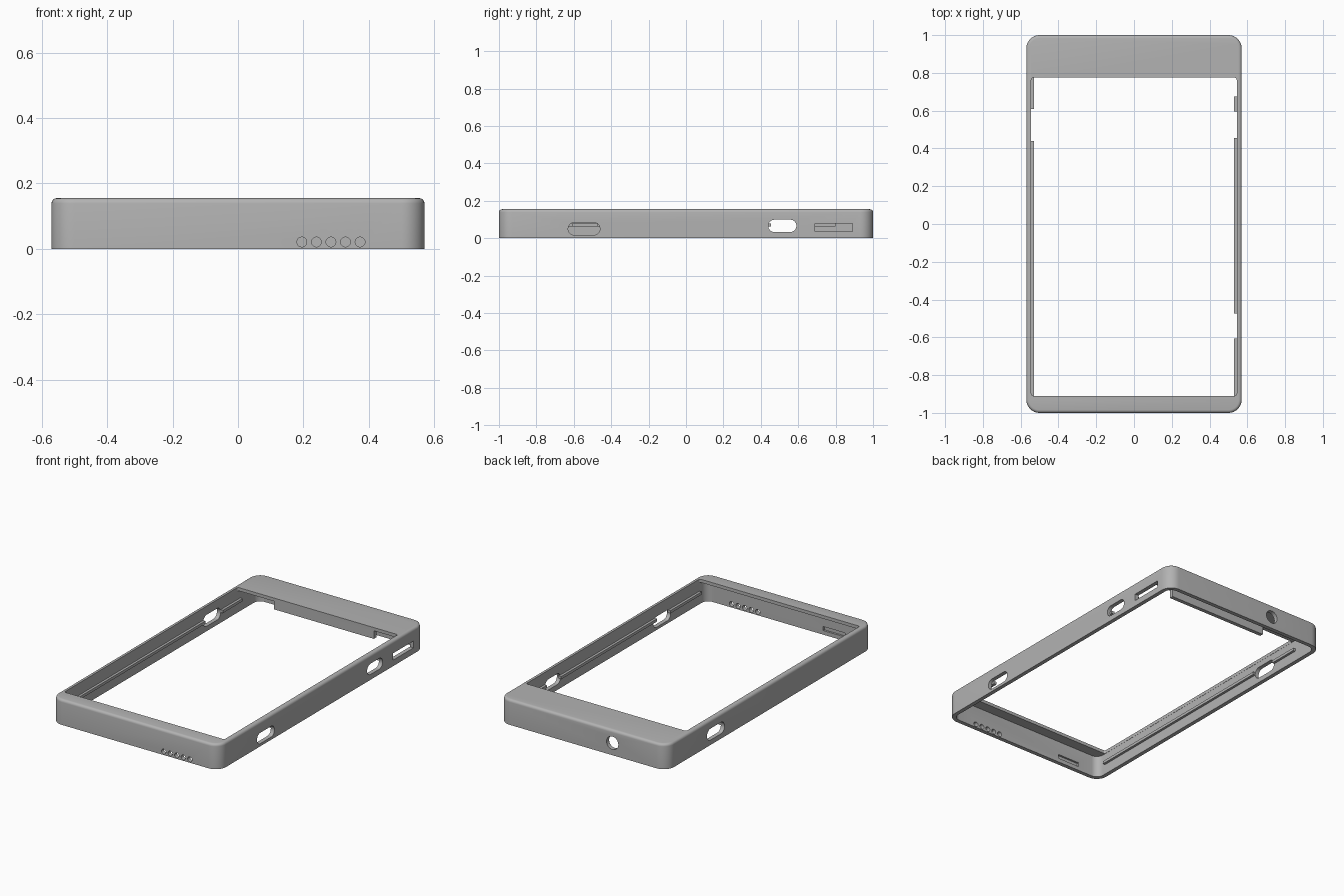
import bpy, bmesh
from math import pi, cos, sin, radians

cube = bpy.data.objects.get("Cube")
if cube:
    bpy.data.objects.remove(cube, do_unlink=True)

grey = bpy.data.materials.new("plain grey")
grey.use_nodes = True
colour = (0.45, 0.45, 0.45, 1)
grey.diffuse_color = colour
grey.node_tree.nodes["Principled BSDF"].inputs["Base Color"].default_value = colour

HEIGHT = 0.155
INNER = 0.545   # half width of the cavity


def prism(name, u, v, w, radius=0, axis="z", top_round=0, steps=8):
    """Rounded rectangle over ranges u and v, extruded over w along an axis."""
    bm = bmesh.new()
    place = {"z": lambda a, b, c: (a, b, c),
             "x": lambda a, b, c: (c, a, b),
             "y": lambda a, b, c: (a, c, b)}[axis]
    outline = []
    corners = [(u[1], v[1], -1, -1), (u[0], v[1], 1, -1),
               (u[0], v[0], 1, 1), (u[1], v[0], -1, 1)]
    for i, (a, b, da, db) in enumerate(corners):
        for k in range(steps + 1 if radius else 1):
            t = (i + k / steps) * pi / 2
            outline.append((a + radius * (da + cos(t)) if radius else a,
                            b + radius * (db + sin(t)) if radius else b))
    base = bm.faces.new([bm.verts.new(place(a, b, w[0])) for a, b in outline])
    out = bmesh.ops.extrude_face_region(bm, geom=[base])
    shift = place(0, 0, w[1] - w[0])
    bmesh.ops.translate(bm, vec=shift,
                        verts=[g for g in out["geom"] if isinstance(g, bmesh.types.BMVert)])
    bmesh.ops.remove_doubles(bm, verts=bm.verts, dist=0.00001)
    bmesh.ops.recalc_face_normals(bm, faces=bm.faces)
    if top_round:
        rim = [e for e in bm.edges if all(x.co.z > w[1] - 0.0001 for x in e.verts)]
        bmesh.ops.bevel(bm, geom=rim, offset=top_round, segments=4,
                        profile=0.5, affect="EDGES")
    mesh = bpy.data.meshes.new(name)
    bm.to_mesh(mesh)
    bm.free()
    mesh.materials.append(grey)
    obj = bpy.data.objects.new(name, mesh)
    bpy.context.collection.objects.link(obj)
    return obj


# Outer shell with rounded corners and top edge
shell = prism("case_frame", (-0.57, 0.57), (-1, 1), (0, HEIGHT), 0.07, top_round=0.016)

# Cavity, screen window and every port opening
cutters = [
    prism("cavity_cutter", (-INNER, INNER), (-0.975, 0.975), (-0.1, 0.135), 0.045),
    prism("window_cutter", (-0.544, 0.544), (-0.91, 0.775), (0.1, 0.3), 0.012),
    prism("front_port_cutter", (-0.63, -0.46), (0.017, 0.083), (0.5, 0.6), 0.0325, "x"),
    prism("rear_port_cutter", (0.44, 0.59), (0.033, 0.099), (0.5, 0.6), 0.0325, "x"),
    prism("card_slot_cutter", (0.69, 0.89), (0.037, 0.079), (0.5, 0.6), 0, "x"),
    prism("side_port_cutter", (0.44, 0.61), (0.03, 0.101), (-0.6, -0.5), 0.035, "x"),
    prism("jack_cutter", (-0.24, -0.16), (0.035, 0.115), (0.9, 1.1), 0.0399, "y"),
    prism("inner_recess_cutter", (-0.4, -0.25), (0.025, 0.05), (-0.987, -0.9), 0, "y"),
]
for i in range(5):
    x = 0.195 + i * 0.0445
    cutters.append(prism("speaker_cutter", (x - 0.015, x + 0.015), (0.006, 0.036),
                         (-1.1, -0.9), 0.0149, "y", steps=5))

bpy.context.view_layer.objects.active = shell
for cutter in cutters:
    mod = shell.modifiers.new(cutter.name, "BOOLEAN")
    mod.operation = "DIFFERENCE"
    mod.solver = "EXACT"
    mod.object = cutter
    bpy.ops.object.modifier_apply(modifier=mod.name)
    bpy.data.objects.remove(cutter, do_unlink=True)

bpy.ops.object.select_all(action="DESELECT")
shell.select_set(True)
bpy.ops.object.shade_smooth_by_angle(angle=radians(30))

# Retaining ridges inside the side walls, broken at the ports
for side, spans in ((-1, [(-0.91, 0.44), (0.61, 0.8)]),
                    (1, [(-0.91, -0.605), (-0.475, 0.455), (0.595, 0.675)])):
    for span in spans:
        xs = sorted((side * 0.53, side * (INNER + 0.005)))
        prism("side_ridge", xs, span, (0.063, 0.08))

# Rib hanging under the rear panel
prism("rear_rib", (-0.3, 0.38), (0.776, 0.8), (0.085, 0.14))
